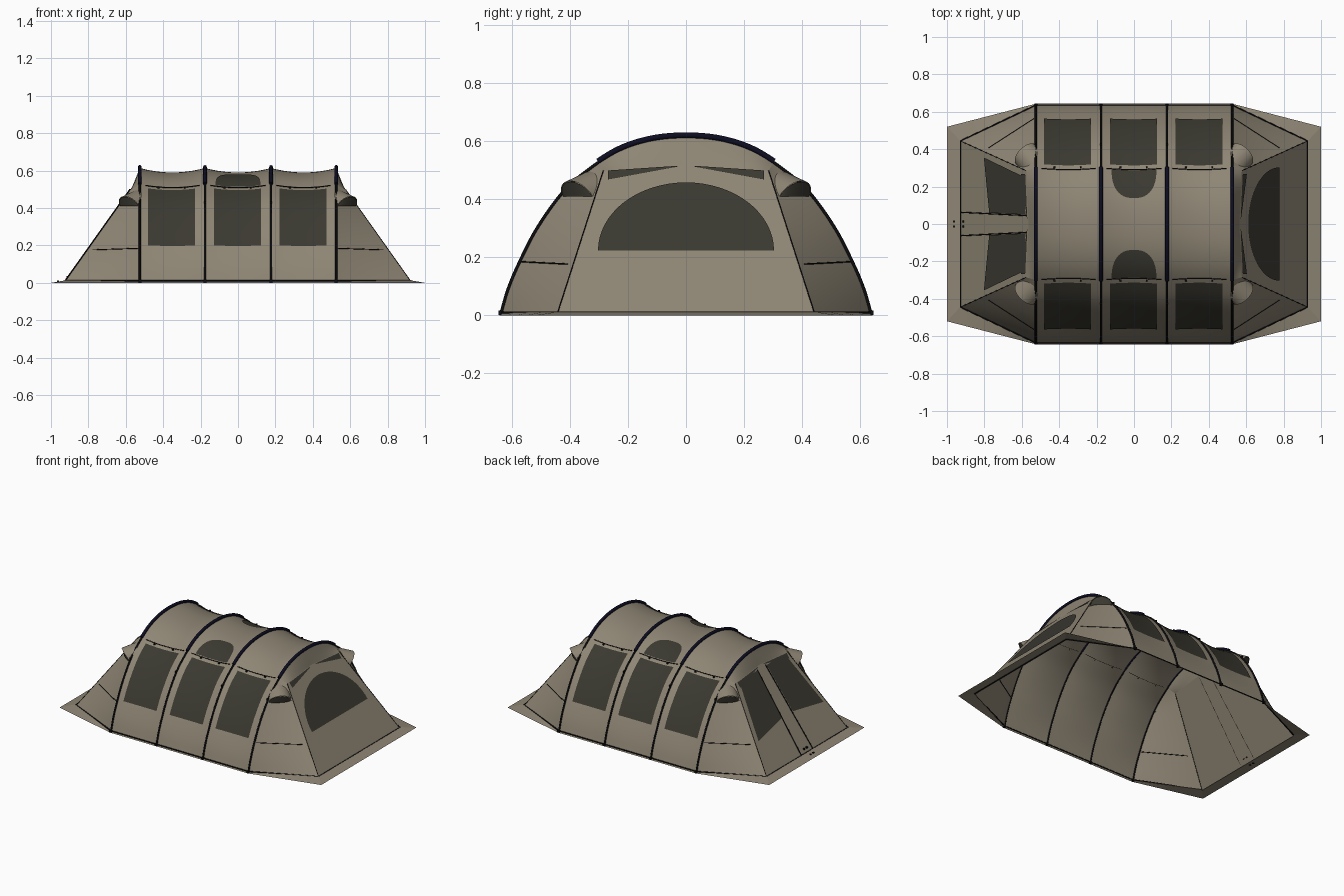
import bpy, bmesh, math
from mathutils import Vector

if "Cube" in bpy.data.objects:
    bpy.data.objects.remove(bpy.data.objects["Cube"], do_unlink=True)


def material(name, rgb):
    m = bpy.data.materials.new(name)
    m.use_nodes = True
    m.diffuse_color = (*rgb, 1)
    bsdf = m.node_tree.nodes["Principled BSDF"]
    bsdf.inputs["Base Color"].default_value = (*rgb, 1)
    bsdf.inputs["Roughness"].default_value = 0.9
    return m


FABRIC = material("tan fabric", (0.27, 0.235, 0.175))
MESH = material("dark mesh", (0.043, 0.041, 0.030))
NAVY = material("navy sleeve", (0.004, 0.004, 0.016))
BLACK = material("black trim", (0.004, 0.004, 0.005))

# Arch half profile (y, z), apex to ground
HALF = [(0, .614), (.12, .603), (.23, .567), (.33, .503), (.42, .425),
        (.51, .30), (.572, .18), (.61, .09), (.635, .005)]
LAST = len(HALF) - 1
POLES = [-.525, -.177, .177, .525]


def profile(i):
    if i < 0:
        return Vector((-HALF[-i][0], HALF[-i][1]))
    if i > LAST:
        return 2 * Vector(HALF[LAST]) - Vector(HALF[LAST - 1])
    return Vector(HALF[i])


def arch(t):
    """Smooth arch point (y, z); t runs from -LAST to LAST."""
    side, t = (-1 if t < 0 else 1), abs(t)
    i = min(int(t), LAST - 1)
    f = t - i
    a, b, c, d = (profile(i + k) for k in (-1, 0, 1, 2))
    p = b + (c - a) * f / 2 + (a - b * 2.5 + c * 2 - d / 2) * f**2 + (b * 1.5 - a / 2 - c * 1.5 + d / 2) * f**3
    return Vector((side * p.x, p.y))


def t_at(y):
    lo, hi = 0, LAST
    for _ in range(30):
        mid = (lo + hi) / 2
        lo, hi = (mid, hi) if arch(mid).x < abs(y) else (lo, mid)
    return math.copysign(lo, y)


def shell(x, t, off=0.0):
    """Point on the tunnel, sagging between the poles."""
    p = arch(t)
    bay = max(i for i in range(3) if x >= POLES[i] - 1e-6)
    f = (x - POLES[bay]) / (POLES[bay + 1] - POLES[bay])
    p = p * (1 - .16 * f * (1 - f) * p.y / .63) + p.normalized() * off
    return Vector((x, p.x, p.y))


def end_point(sx, y, z, off=0.0):
    """Point on the sloping end panel."""
    return Vector((sx * (.93 - .71 * z + off), y, z + off * .7))


def sheet(name, func, nu, nv, mat):
    """Surface from func(u, v), u and v in 0..1, facing outward."""
    bm = bmesh.new()
    g = [[bm.verts.new(func(i / nu, j / nv)) for j in range(nv + 1)] for i in range(nu + 1)]
    for i in range(nu):
        for j in range(nv):
            bm.faces.new((g[i][j], g[i + 1][j], g[i + 1][j + 1], g[i][j + 1])).smooth = True
    bmesh.ops.remove_doubles(bm, verts=bm.verts, dist=1e-5)
    bm.normal_update()
    out = sum(f.normal.dot(f.calc_center_median() + Vector((0, 0, .3))) * f.calc_area() for f in bm.faces)
    if out < 0:
        bmesh.ops.reverse_faces(bm, faces=bm.faces)
    me = bpy.data.meshes.new(name)
    bm.to_mesh(me)
    bm.free()
    me.materials.append(mat)
    ob = bpy.data.objects.new(name, me)
    bpy.context.collection.objects.link(ob)
    return ob


def tube(name, pts, r, mat, closed=False):
    cu = bpy.data.curves.new(name, "CURVE")
    cu.dimensions = "3D"
    cu.bevel_depth, cu.bevel_resolution, cu.use_fill_caps = r, 2, True
    sp = cu.splines.new("POLY")
    sp.points.add(len(pts) - 1)
    for p, q in zip(sp.points, pts):
        p.co = (*q, 1)
    sp.use_cyclic_u = closed
    cu.materials.append(mat)
    bpy.context.collection.objects.link(bpy.data.objects.new(name, cu))


def toggle(name, p, size=.009):
    bpy.ops.mesh.primitive_cube_add(size=size, location=p)
    bpy.context.object.name = name
    bpy.context.object.data.materials.append(BLACK)


def mix(a, b, f):
    return a + (b - a) * f


TOP = t_at(.30)

# Tunnel bays with wall windows, window seams and toggles
for k in range(3):
    x0, x1 = POLES[k], POLES[k + 1]
    sheet(f"tunnel_bay_{k}", lambda u, v: shell(mix(x0, x1, u), mix(-LAST, LAST, v)), 12, 64, FABRIC)
    wc = (-.355, -.002, .348)[k]
    for s in (-1, 1):
        sheet(f"wall_window_{k}", lambda u, v: shell(wc + (u - .5) * .252, s * mix(t_at(.563), t_at(.322), v), .004),
              10, 14, MESH)
        tube(f"window_seam_{k}", [shell(mix(x0 + .03, x1 - .03, i / 10), s * t_at(.30), .002) for i in range(11)],
             .0025, BLACK)
        for dx in (-.07, .07):
            toggle("window_toggle", shell(wc + dx, s * t_at(.308), .005))


# Rounded roof windows in the middle bay
for s in (-1, 1):
    def roof_window(u, v):
        q = math.sin((u - .5) * math.pi)
        rise = max(0, 1 - abs(q)**2.5)**.42
        return shell(.12 * q, s * t_at(.295 - .152 * v * rise), .004)
    sheet("roof_window", roof_window, 28, 10, MESH)

# Poles: black legs, navy sleeves over the top
for x in POLES:
    tube("pole_sleeve", [shell(x, mix(-TOP, TOP, i / 32), .006) for i in range(33)], .010, NAVY)
    for s in (-1, 1):
        tube("pole_leg", [shell(x, s * mix(TOP, LAST, i / 24), .002) for i in range(25)], .006, BLACK)
        toggle("pole_foot", (x, s * .637, .009), .016)
        toggle("pole_clip", shell(x, s * t_at(.42), .007), .010)

# Sloping ends
BASE, HEAD, PEAK = .445, .285, .517


def end_top(y):
    return mix(PEAK, .498, abs(y) / HEAD)


def side_panel(sx, sy, u, v):
    a = shell(sx * .525, sy * mix(LAST, TOP, v))
    f = a.z / arch(TOP).y
    return mix(a, end_point(sx, sy * mix(BASE, HEAD, f), .498 * f), u)


for sx in (-1, 1):
    def end_panel(u, v):
        q = 2 * u - 1
        return end_point(sx, q * mix(BASE, HEAD, v), end_top(q * HEAD) * v)

    def canopy(u, v):
        y = (2 * u - 1) * HEAD
        return mix(shell(sx * .525, mix(-TOP, TOP, u)), end_point(sx, y, end_top(y)), v)

    sheet("end_panel", end_panel, 24, 12, FABRIC)
    sheet("end_canopy", canopy, 32, 4, FABRIC)
    for sy in (-1, 1):
        sheet("end_side_panel", lambda u, v: side_panel(sx, sy, u, v), 10, 24, FABRIC)
        tube("side_seam", [side_panel(sx, sy, mix(.03, .9, i / 8), .385) for i in range(9)], .0025, BLACK)
        tube("corner_seam", [end_point(sx, sy * mix(BASE, HEAD, f), .498 * f) for f in (.01, 1)], .002, BLACK)

        # Slim vent under the canopy edge
        def vent(u, v):
            y = mix(.03, .268, u)
            return end_point(sx, sy * y, end_top(y) - .003 - .028 * u * v - .003 * v, .004)
        sheet("end_vent", vent, 4, 1, MESH)

        # Hooded side vent
        c = Vector((sx * .58, sy * .373, .41))
        d = Vector((-sx, sy, 0)).normalized()
        o = Vector((sx, sy, 0)).normalized()

        def ring(a, w, h, depth):
            return c + d * w * math.cos(a) + (Vector((0, 0, h)) + o * depth) * math.sin(a)
        sheet("vent_hood", lambda u, v: mix(ring(u * math.pi, .072, .053, .038),
                                            ring(u * math.pi, .074, .085, -.06), v), 16, 3, FABRIC)
        sheet("vent_mesh", lambda u, v: mix(ring(u * math.pi, .069, .05, .034),
                                            ring(u * math.pi, .069, 0, .022), v), 16, 3, MESH)

        # Ground skirt beside the end
        sheet("side_skirt", lambda u, v: mix(
            mix(Vector((sx * .93, sy * BASE, .012)), Vector((sx * .525, sy * .632, .012)), u),
            mix(Vector((sx, sy * .52, 0)), Vector((sx * .525, sy * .643, 0)), u), v), 4, 1, FABRIC)
    sheet("end_skirt", lambda u, v: Vector((sx * mix(.93, 1, v), (2 * u - 1) * mix(BASE, .52, v), .012 * (1 - v))),
          4, 1, FABRIC)

# Long ground skirts and base trim
for s in (-1, 1):
    sheet("wall_skirt", lambda u, v: Vector((mix(-.525, .525, u), s * mix(.632, .643, v), .012 * (1 - v))),
          4, 1, FABRIC)
corners = [(.928, BASE), (.525, .635), (-.525, .635), (-.928, BASE)]
tube("base_trim", [(x, y, .01) for x, y in corners] + [(x, -y, .01) for x, y in reversed(corners)],
     .004, BLACK, True)


# Half round window on the left end
def half_round(u, v):
    q = math.sin((u - .5) * math.pi)
    return end_point(1, .303 * q, .22 + .235 * v * math.sqrt(max(0, 1 - q * q)), .004)


sheet("end_window", half_round, 32, 6, MESH)

# Door on the right end: two windows, centre strip seams, toggles
for s in (-1, 1):
    def door_window(u, v):
        return end_point(-1, s * mix(mix(.06, .355, u), mix(.05, .25, u), v),
                         mix(.225 - .04 * u, .497 - .005 * u, v), .004)
    sheet("door_window", door_window, 6, 6, MESH)
    tube("door_seam", [end_point(-1, s * mix(.063, .045, f), .5 * f, .002) for f in (.02, .5, 1)], .003, BLACK)
    toggle("door_toggle", end_point(-1, s * .014, .03, .004), .010)
    toggle("skirt_toggle", (-.962, s * .014, .008), .010)
